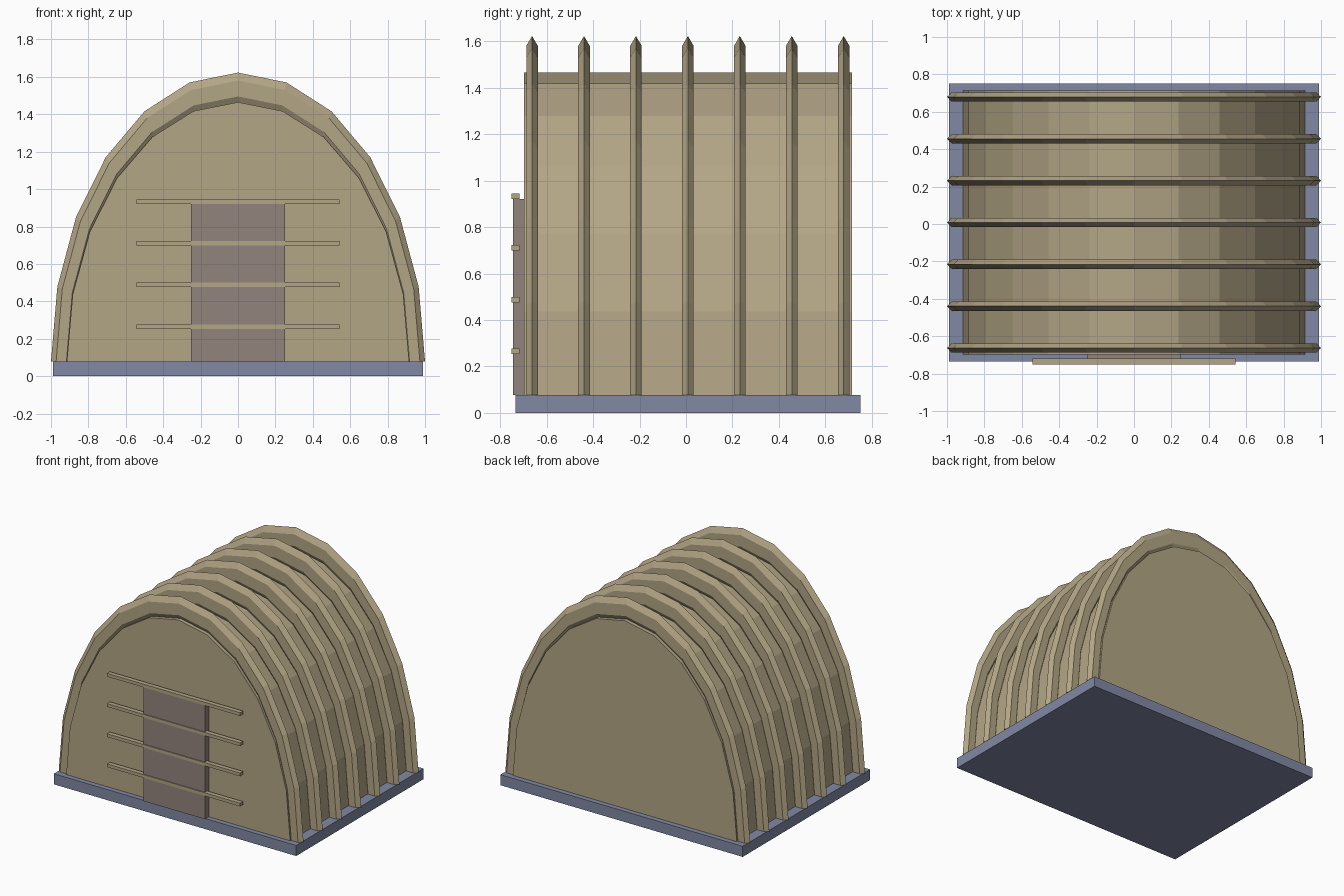
import bpy, bmesh, math

cube = bpy.data.objects.get("Cube")
if cube:
    bpy.data.objects.remove(cube, do_unlink=True)

FLOOR = 0.078     # top of the base slab
STEPS = 12        # segments in every arch


def material(name, rgb):
    m = bpy.data.materials.new(name)
    m.use_nodes = True
    color = (*rgb, 1.0)
    m.diffuse_color = color
    m.node_tree.nodes["Principled BSDF"].inputs["Base Color"].default_value = color
    return m


canvas = material("tan canvas", (0.45, 0.38, 0.24))
slab = material("blue grey slab", (0.22, 0.25, 0.37))
wood = material("mauve door", (0.29, 0.23, 0.205))


def finish(bm, name, mat):
    bmesh.ops.recalc_face_normals(bm, faces=bm.faces[:])
    mesh = bpy.data.meshes.new(name)
    bm.to_mesh(mesh)
    bm.free()
    mesh.materials.append(mat)
    ob = bpy.data.objects.new(name, mesh)
    bpy.context.collection.objects.link(ob)
    return ob


def box(name, lo, hi, mat):
    bm = bmesh.new()
    bmesh.ops.create_cube(bm, size=1)
    for v in bm.verts:
        v.co = [(a + b) / 2 + c * (b - a) for a, b, c in zip(lo, hi, v.co)]
    return finish(bm, name, mat)


def arch_point(radius, height, step, y):
    a = math.pi * step / STEPS
    return (radius * math.cos(a), y, FLOOR + height * math.sin(a))


def hall(name, radius, height, front, back, mat):
    bm = bmesh.new()
    outline = [bm.verts.new(arch_point(radius, height, i, front)) for i in range(STEPS + 1)]
    face = bm.faces.new(outline)
    moved = bmesh.ops.extrude_face_region(bm, geom=[face], use_keep_orig=True)["geom"]
    for v in moved:
        if isinstance(v, bmesh.types.BMVert):
            v.co.y = back
    return finish(bm, name, mat)


def rib(name, y, mat, middle=0.945, thick=0.055, half_width=0.025, stretch=1.545):
    # Hexagonal section swept along the arch, with a ridge facing outward
    bm = bmesh.new()
    rings = []
    for i in range(STEPS + 1):
        ring = []
        for k in range(6):
            b = math.tau * k / 6
            r = middle + thick * math.cos(b)
            dy = half_width * math.sin(b) / math.sin(math.pi / 3)
            ring.append(bm.verts.new(arch_point(r, r * stretch, i, y + dy)))
        rings.append(ring)
    for p, q in zip(rings, rings[1:]):
        for k in range(6):
            n = (k + 1) % 6
            bm.faces.new((p[k], p[n], q[n], q[k]))
    bm.faces.new(rings[0])
    bm.faces.new(rings[-1])
    return finish(bm, name, mat)


# Ground slab and vaulted hall
box("base_slab", (-0.99, -0.735, 0), (0.99, 0.752, FLOOR), slab)
hall("vaulted_hall", 0.915, 1.387, -0.698, 0.714, canvas)

# Seven ribs over the vault
for i in range(7):
    rib(f"arch_rib_{i + 1}", -0.663 + i * 0.2237, canvas)

# Door with horizontal bars across the front
box("door", (-0.25, -0.745, FLOOR), (0.25, -0.69, 0.922), wood)
for i in range(4):
    z = 0.265 + i * 0.2228
    box(f"door_bar_{i + 1}", (-0.544, -0.752, z - 0.012), (0.544, -0.718, z + 0.012), canvas)
